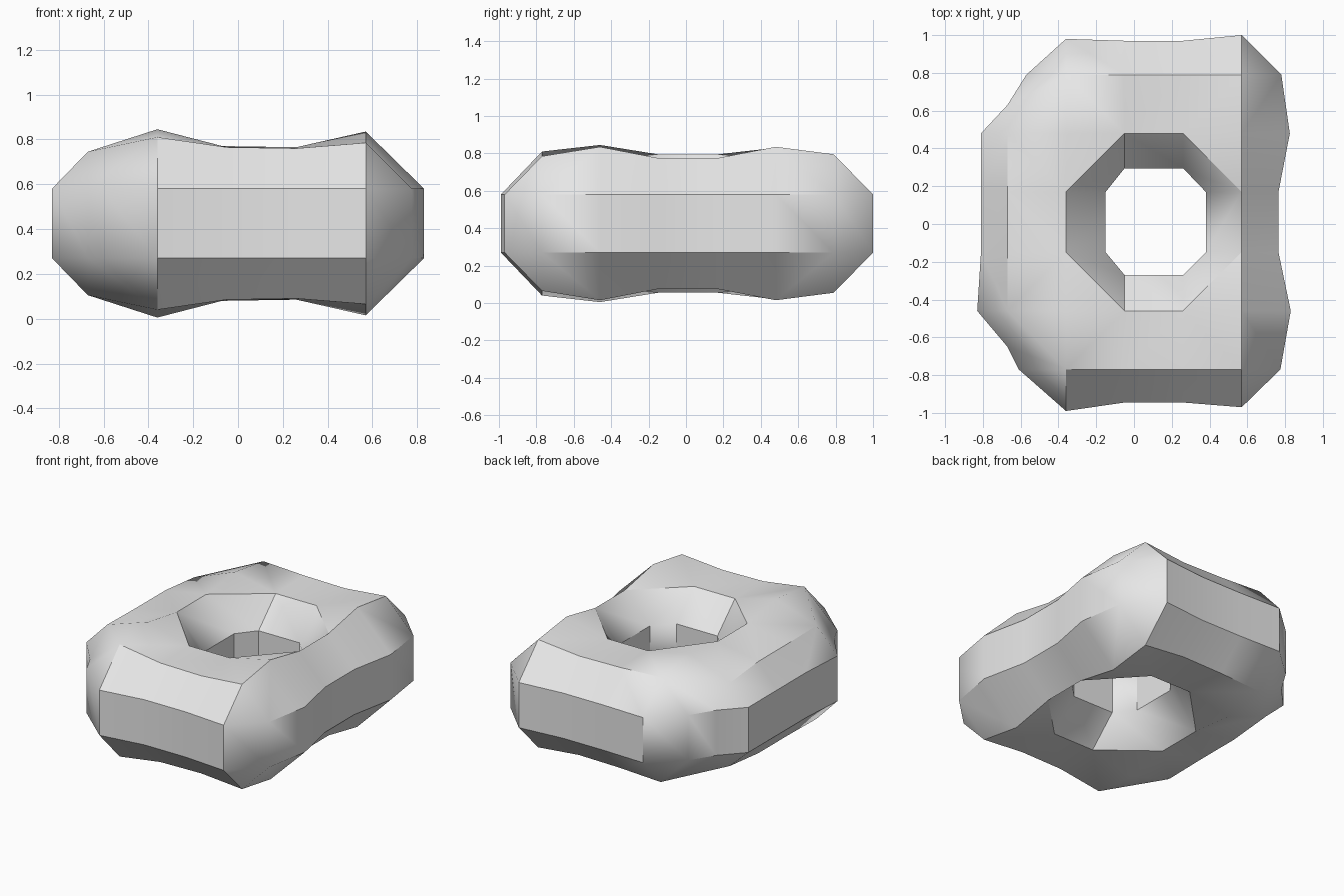
import bpy
import bmesh
import math

cube = bpy.data.objects.get("Cube")
if cube:
    bpy.data.objects.remove(cube, do_unlink=True)

# Lattice columns: spacing 0.31, with the top height of every solid column
XS = [-0.98, -0.67, -0.36, -0.05, 0.26, 0.57, 0.88]
YS = [-1.08, -0.77, -0.46, -0.15, 0.17, 0.48, 0.79, 1.1]
MID, LOW, HIGH = 0.425, 0.27, 0.58
ROWS = [
    [0, 0.81, 0.765, 0.76, 0.785],
    [0.745, 0.845, 0.765, 0.765, 0.835],
    [0.74, 0.795, 0, 0, 0.775],
    [0.74, 0.795, 0, 0, 0.775],
    [0.71, 0.83, 0.765, 0.765, 0.835],
    [0, 0.785, 0.77, 0.765, 0.795],
]
top = {(i + 1, j + 1): h for j, row in enumerate(ROWS)
       for i, h in enumerate(row) if h}

# Where the upright wall crosses each lattice row or column
LEFT = [-0.61, -0.83, -0.81, -0.81, -0.81, -0.57]
RIGHT = [0.775, 0.83, 0.765, 0.765, 0.825, 0.78]
FRONT = [-0.65, -0.99, -0.945, -0.945, -0.97]
BACK = [0.63, 0.98, 0.97, 0.97, 1.0]
HOLE_X, HOLE_Y = (-0.15, 0.38), (-0.27, 0.295)


def crossing(a, b):
    """Wall point between one solid and one empty lattice column."""
    solid, empty = (a, b) if a in top else (b, a)
    in_hole = empty[0] in (3, 4) and empty[1] in (3, 4)
    (i, j), (p, q) = solid, empty
    if j == q:
        if in_hole:
            x = HOLE_X[i > p]
        else:
            x = (LEFT if p < i else RIGHT)[j - 1]
        return x, YS[j]
    if in_hole:
        y = HOLE_Y[j > q]
    else:
        y = (FRONT if q < j else BACK)[i - 1]
    return XS[i], y


bm = bmesh.new()
cache = {}


def face(points):
    verts = []
    for p in points:
        key = tuple(round(c, 4) for c in p)
        if key not in cache:
            cache[key] = bm.verts.new(key)
        verts.append(cache[key])
    bm.faces.new(verts)


def both_sides(points):
    """Add a top face and its mirror image underneath."""
    face(points)
    face([(x, y, 2 * MID - z) for x, y, z in reversed(points)])


def cap(n):
    return XS[n[0]], YS[n[1]], top[n]


# Cap, bevel and wall of the ring, one lattice cell at a time
for i in range(len(XS) - 1):
    for j in range(len(YS) - 1):
        ring = [(i, j), (i + 1, j), (i + 1, j + 1), (i, j + 1)]
        solid = [n for n in ring if n in top]
        if not solid:
            continue
        if len(solid) == 4:
            both_sides([cap(n) for n in ring])
            continue
        # Turn the cell so its run of solid corners comes first
        k = next(k for k in range(4) if ring[k] in top and ring[k - 1] not in top)
        ring = ring[k:] + ring[:k]
        n = len(solid)
        a = crossing(ring[n - 1], ring[n])
        b = crossing(ring[0], ring[3])
        if n == 3:
            both_sides([cap(c) for c in ring[:3]])
        edge = [cap(ring[0])] + ([cap(ring[n - 1])] if n > 1 else [])
        both_sides(edge + [(*a, HIGH), (*b, HIGH)])
        face([(*b, HIGH), (*a, HIGH), (*a, LOW), (*b, LOW)])

bmesh.ops.triangulate(bm, faces=[f for f in bm.faces if len(f.verts) > 3])
bmesh.ops.recalc_face_normals(bm, faces=bm.faces[:])

mesh = bpy.data.meshes.new("faceted_ring")
bm.to_mesh(mesh)
bm.free()
ring_obj = bpy.data.objects.new("faceted_ring", mesh)
bpy.context.collection.objects.link(ring_obj)

# Plain grey surface
grey = bpy.data.materials.new("light_grey")
grey.use_nodes = True
COLOUR = (0.8, 0.8, 0.8, 1)
grey.diffuse_color = COLOUR
grey.node_tree.nodes["Principled BSDF"].inputs["Base Color"].default_value = COLOUR
mesh.materials.append(grey)

# Soft shading on gentle slopes, crisp edges elsewhere
bpy.ops.object.select_all(action='DESELECT')
ring_obj.select_set(True)
bpy.context.view_layer.objects.active = ring_obj
bpy.ops.object.shade_smooth_by_angle(angle=math.radians(37))
